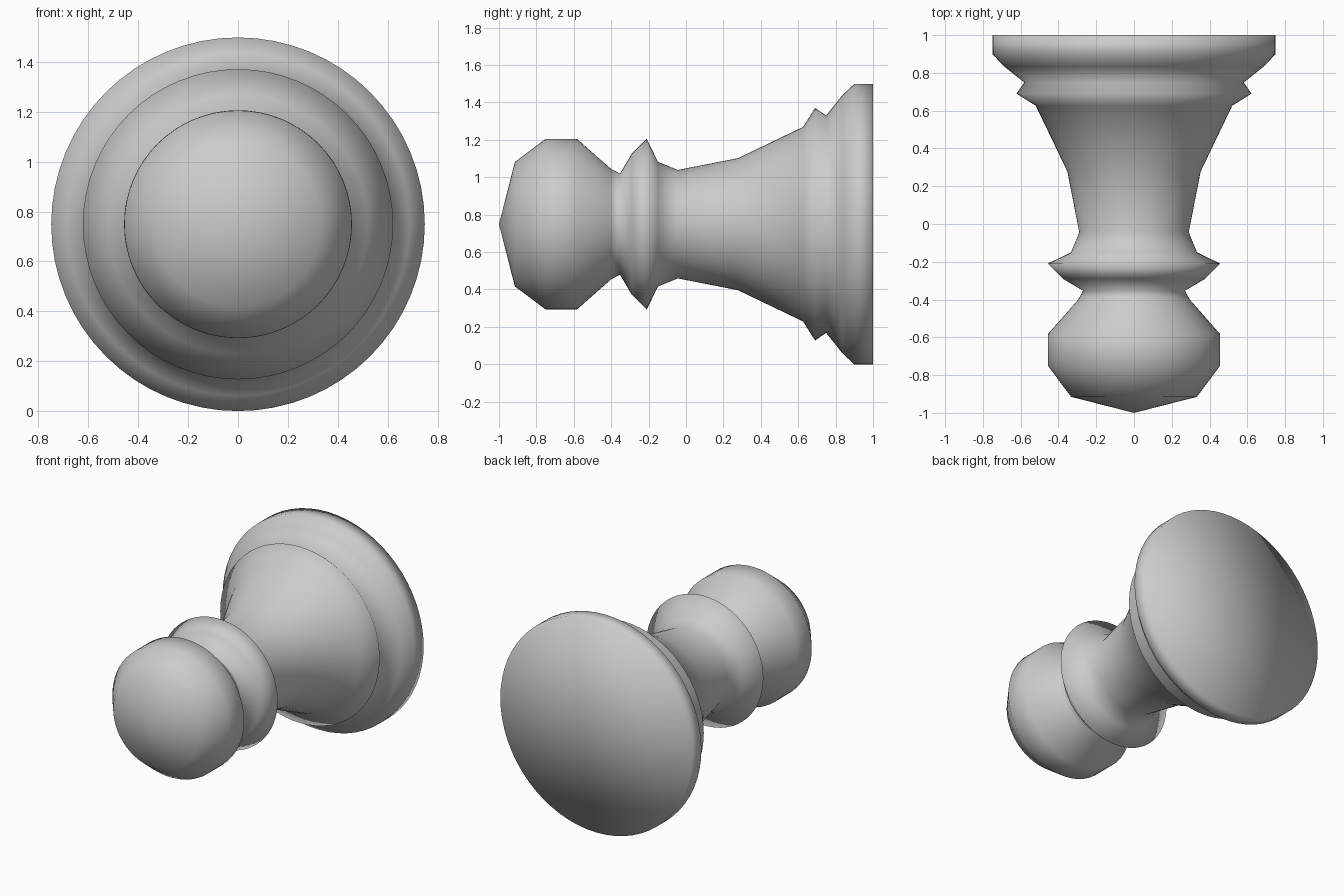
import bpy, bmesh
from math import pi
from mathutils import Matrix, Vector

if "Cube" in bpy.data.objects:
    bpy.data.objects.remove(bpy.data.objects["Cube"])

# Lathe profile: (position along y, radius), from rounded tip to flat base
profile = [
    (-1.0, 0), (-0.915, 0.333), (-0.75, 0.456), (-0.583, 0.456), (-0.40, 0.295),   # head
    (-0.353, 0.27), (-0.29, 0.377), (-0.21, 0.457), (-0.15, 0.333),                # collar
    (-0.043, 0.29), (0.278, 0.353), (0.626, 0.52),                                 # stem
    (0.69, 0.622), (0.749, 0.581), (0.834, 0.687), (0.898, 0.749),                 # base mouldings
    (1.0, 0.749), (1.0, 0),
]

# Turned piece lying on its side, spun around the y axis
bm = bmesh.new()
verts = [bm.verts.new((r, y, 0.75)) for y, r in profile]
edges = [bm.edges.new(pair) for pair in zip(verts, verts[1:])]
bmesh.ops.spin(bm, geom=verts + edges, cent=(0, 0, 0.75), axis=(0, 1, 0),
               angle=2 * pi, steps=64, use_merge=True)
bmesh.ops.remove_doubles(bm, verts=bm.verts, dist=0.0005)
bmesh.ops.recalc_face_normals(bm, faces=bm.faces)
for f in bm.faces:
    f.smooth = True

mesh = bpy.data.meshes.new("turned_pawn")
bm.to_mesh(mesh)
bm.free()
pawn = bpy.data.objects.new("turned_pawn", mesh)
bpy.context.collection.objects.link(pawn)
# Rest the rim on the ground
pawn.location.z = -min(v.co.z for v in mesh.vertices)
